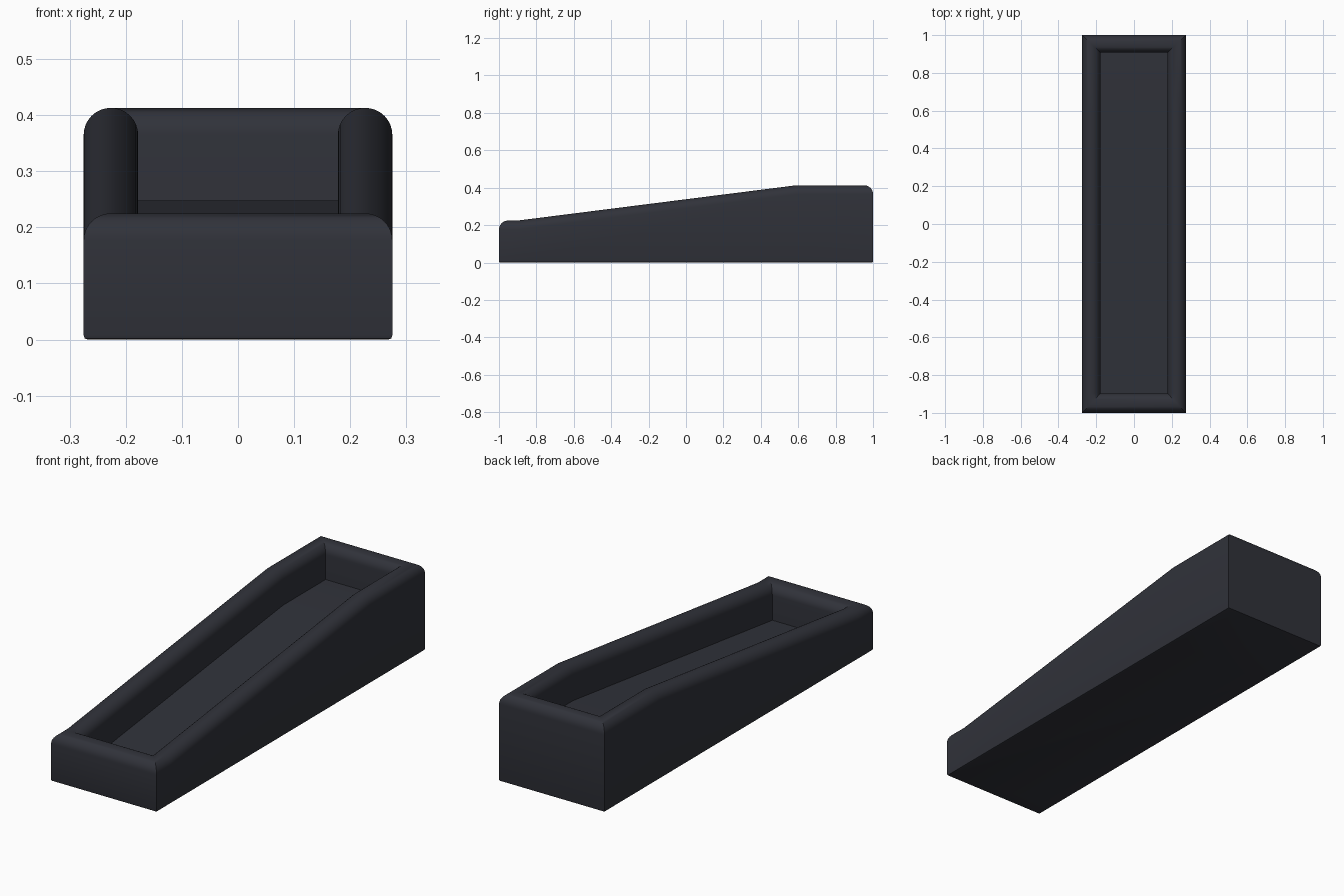
import bpy, bmesh
from math import sin, cos, pi

if "Cube" in bpy.data.objects:
    bpy.data.objects.remove(bpy.data.objects["Cube"])

HX, HY = 0.275, 1.0                  # outer half sizes
WS, WF, WB = 0.097, 0.103, 0.093     # wall widths: side, front, back
K1, K2 = -0.895, 0.59                # bends in the rim line
LOW, HIGH, DEPTH, R = 0.225, 0.413, 0.165, 0.048

mat = bpy.data.materials.new("dark_charcoal")
mat.diffuse_color = (0.030, 0.032, 0.042, 1)
mat.use_nodes = True
mat.node_tree.nodes["Principled BSDF"].inputs["Base Color"].default_value = mat.diffuse_color


def rim(y):
    f = min(1, max(0, (y - K1) / (K2 - K1)))
    return LOW + (HIGH - LOW) * f


def ring(s):
    """Plan outline at fraction s across the wall (0 outside, 1 inside)."""
    x, y0, y1 = HX - WS * s, -HY + WF * s, HY - WB * s
    return [(-x, y0), (x, y0), (x, K1), (x, K2),
            (x, y1), (-x, y1), (-x, K2), (-x, K1)]


def finish(bm, name):
    bmesh.ops.recalc_face_normals(bm, faces=bm.faces)
    me = bpy.data.meshes.new(name)
    bm.to_mesh(me)
    bm.free()
    ob = bpy.data.objects.new(name, me)
    bpy.context.collection.objects.link(ob)
    me.materials.append(mat)
    bpy.ops.object.select_all(action='DESELECT')
    ob.select_set(True)
    bpy.context.view_layer.objects.active = ob
    return ob


# Frame: wall section with a half-round top, swept around the mitred outline
section = [(0.08, lambda y: 0.0), (0.02, lambda y: 0.002),
           (0.0, lambda y: 0.008)]
N = 16
for i in range(N + 1):
    a = pi * i / N
    section.append(((1 - cos(a)) / 2,
                    lambda y, a=a: rim(y) - R + R * sin(a)))
section.append((1.0, lambda y: rim(y) - DEPTH))

bm = bmesh.new()
rings = [[bm.verts.new((x, y, z(y))) for x, y in ring(s)] for s, z in section]
for a, b in zip(rings, rings[1:]):
    for i in range(8):
        j = (i + 1) % 8
        bm.faces.new((a[i], a[j], b[j], b[i]))
# Underside and sunken floor close the frame
first, last = rings[0], rings[-1]
bm.faces.new(first)
for a, b, c, d in ((0, 1, 2, 7), (7, 2, 3, 6), (6, 3, 4, 5)):
    bm.faces.new((last[a], last[b], last[c], last[d]))
finish(bm, "ramp_tray_body")
bpy.ops.object.shade_smooth_by_angle(angle=0.6)
